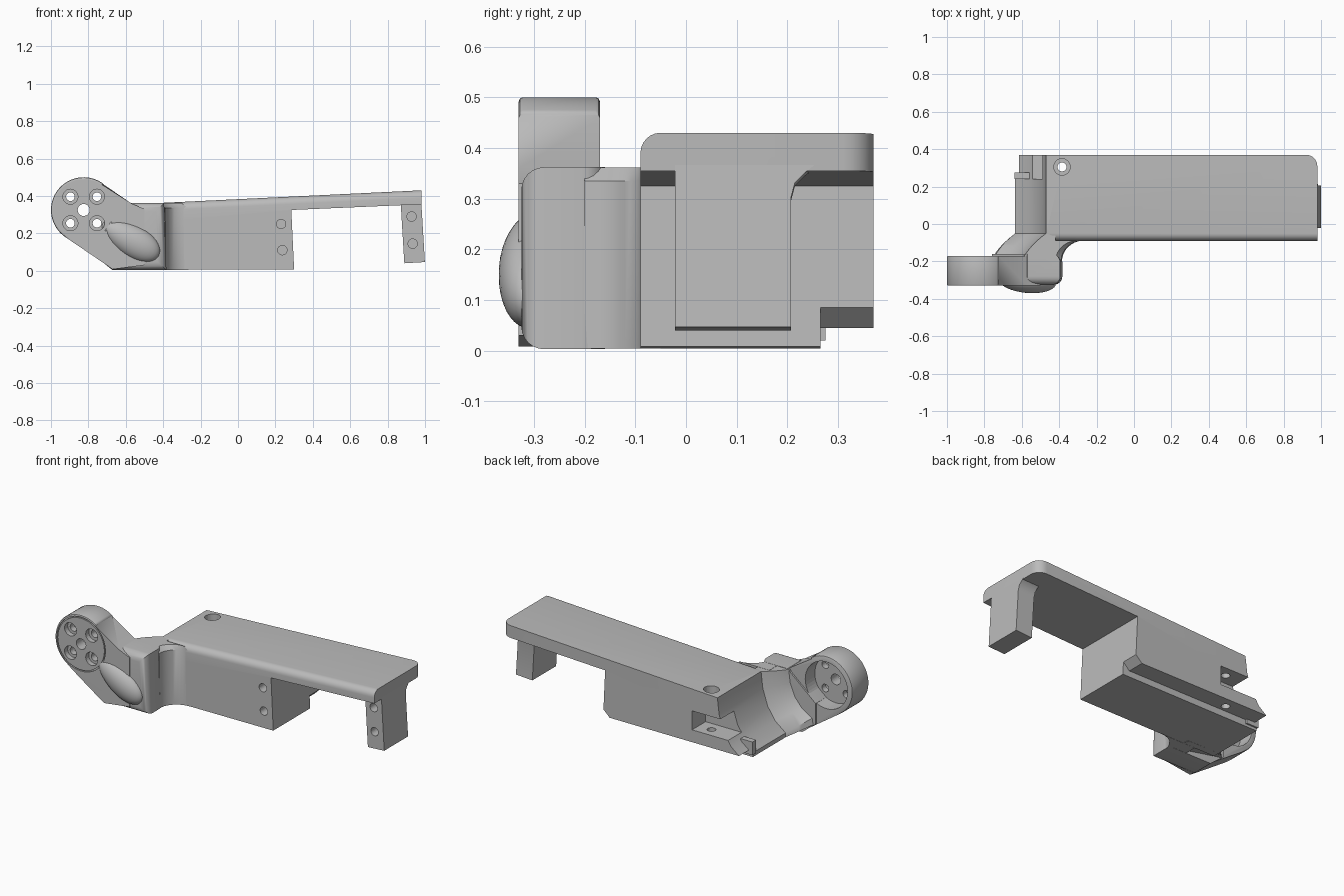
import bpy, bmesh, math
from mathutils import Vector

cube = bpy.data.objects.get("Cube")
if cube:
    bpy.data.objects.remove(cube, do_unlink=True)

grey = bpy.data.materials.new("plain grey")
grey.use_nodes = True
GREY = (0.5, 0.5, 0.5, 1)
grey.diffuse_color = GREY
grey.node_tree.nodes["Principled BSDF"].inputs["Base Color"].default_value = GREY


def loft(name, sections):
    """Skin a list of equal-length closed sections and cap both ends."""
    bm = bmesh.new()
    rings = [[bm.verts.new(p) for p in s] for s in sections]
    for a, b in zip(rings, rings[1:]):
        for i in range(len(a)):
            j = (i + 1) % len(a)
            bm.faces.new((a[i], a[j], b[j], b[i]))
    bm.faces.new(rings[0])
    bm.faces.new(rings[-1][::-1])
    bmesh.ops.recalc_face_normals(bm, faces=bm.faces)
    mesh = bpy.data.meshes.new(name)
    bm.to_mesh(mesh)
    bm.free()
    mesh.materials.append(grey)
    ob = bpy.data.objects.new(name, mesh)
    bpy.context.collection.objects.link(ob)
    return ob


def prism(name, profile, y0, y1):
    """Extrude an x-z profile along y."""
    return loft(name, [[(x, y, z) for x, z in profile] for y in (y0, y1)])


def box(name, x, y, z):
    return prism(name, [(x[0], z[0]), (x[1], z[0]), (x[1], z[1]), (x[0], z[1])], *y)


def circle(x, z, r, n=48):
    return [(x + r * math.cos(math.tau * i / n), z + r * math.sin(math.tau * i / n))
            for i in range(n)]


def round_edges(ob, rule, width, segments=6):
    """Bevel the edges whose two end points satisfy the rule."""
    bm = bmesh.new()
    bm.from_mesh(ob.data)
    edges = [e for e in bm.edges if rule(e.verts[0].co, e.verts[1].co)]
    bmesh.ops.bevel(bm, geom=edges, offset=width, segments=segments,
                    profile=0.5, affect='EDGES')
    bm.to_mesh(ob.data)
    bm.free()


def cut(ob, *cutters):
    for c in cutters:
        m = ob.modifiers.new("cut", 'BOOLEAN')
        m.operation = 'DIFFERENCE'
        m.solver = 'EXACT'
        m.object = c
        c.hide_render = True
        c.hide_set(True)
        c.display_type = 'WIRE'


FRONT, BACK = -0.09, 0.37

# Main body with its long sloping top plate and concave left flank
flank = [(-0.47, 0.36), (-0.482, 0.26), (-0.515, 0.16), (-0.565, 0.085), (-0.635, 0.03)]
body = prism("body_and_top_plate",
             [(-0.635, 0.004), (0.3, 0.008), (0.285, 0.325), (0.98, 0.355),
              (0.98, 0.43)] + flank, FRONT, BACK)
round_edges(body, lambda a, b: min(a.x, b.x) > 0.9 and min(a.y, b.y) > 0.3, 0.06)
round_edges(body, lambda a, b: max(a.y, b.y) < -0.08 and abs(a.x - b.x) > 1.2
            and min(a.z, b.z) > 0.35, 0.04)
blind = [prism("blind_hole_cutter", circle(x, z, 0.025, 24), FRONT - 0.05, FRONT + 0.06)
         for x, z in ((0.23, 0.25), (0.237, 0.11))]
step = prism("rear_step_cutter", [(-0.9, -0.1), (0.5, -0.1), (0.5, 0.295), (0.255, 0.045),
                                  (-0.9, 0.045)], 0.265, 0.5)
# Keep the chamfer short: it only trims the lower corner of the rear rail
for v in step.data.vertices:
    if v.co.z > 0.2:
        v.co.x, v.co.z = 0.4, 0.185
pocket = box("rear_pocket_cutter", (-0.8, -0.3), (0.24, 0.5), (0.12, 0.235))


def upright(name, x, y, r, z0, z1):
    return loft(name, [[(px, py, z) for px, py in circle(x, y, r, 32)] for z in (z0, z1)])


screw = upright("screw_hole_cutter", -0.385, 0.305, 0.024, -0.1, 0.6)
sink = upright("screw_sink_cutter", -0.385, 0.305, 0.044, 0.32, 0.6)
cut(body, *blind, step, pocket, screw, sink)

# Leg hanging below the far end of the plate, leaning outwards
leg_profile = [(-0.022, 0.04), (0.207, 0.04), (0.207, 0.295), (0.215, 0.325),
               (0.235, 0.345), (0.26, 0.365), (-0.022, 0.365)]
leg = loft("end_leg", [[(x + (0.36 - z) * 0.06, y, z + (x - 0.87) * 0.06) for y, z in leg_profile]
                       for x in (0.87, 0.98)])
cut(leg, *[prism("leg_hole_cutter", circle(x, z, 0.025, 24), -0.1, 0.04)
           for x, z in ((0.928, 0.29), (0.934, 0.145))])

# Rounded elbow block in front of the body
elbow = prism("elbow_block", [(-0.67, 0.003), (-0.383, 0.003), (-0.395, 0.362),
                              (-0.57, 0.362), (-0.76, 0.2), (-0.76, 0.075)], -0.325, -0.16)
round_edges(elbow, lambda a, b: max(a.y, b.y) < -0.3 or
            (min(a.x, b.x) > -0.4 and abs(a.z - b.z) > 0.2), 0.045)

# Curved transition that sweeps the elbow into the body on both sides
sections = []
STEPS = 10
for i in range(STEPS + 1):
    a = math.pi / 2 * i / STEPS
    y_left = -0.17 + 0.12 * math.sin(a)
    k = math.cos(a) ** 2 * 0.4 + (1 - math.sin(a)) * 0.6
    left = [Vector((x, z)).lerp(Vector((x - 0.115 * (1 - (0.36 - z) * 0.2),
                                        z + (0.36 - z) * 0.24)), k) for x, z in flank]
    foot = Vector((-0.635, 0.004)).lerp(Vector((-0.75, 0.07)), k)
    ring = [(foot.x, foot.y), (-0.42, 0.004), (-0.42, 0.36)] + [tuple(p) for p in left]
    sections.append([(x, y_left, z) for x, z in ring])
loft("left_sweep", sections)

sections = []
for i in range(STEPS + 1):
    a = math.pi / 2 * i / STEPS
    y, x = -0.2 + 0.112 * math.sin(a), -0.39 + 0.12 * (1 - math.cos(a))
    sections.append([(-0.5, y, 0.004), (x + 0.005, y, 0.004), (x, y, 0.335),
                     (x - 0.03, y, 0.361), (-0.5, y, 0.361)])
loft("right_sweep", sections)

# Arm: flat link plus round hub
CX, CZ, R = -0.825, 0.325, 0.175
tilt = math.radians(234)
arc = [(CX + R * math.cos(math.radians(d)), CZ + R * math.sin(math.radians(d)))
       for d in range(54, 235, 5)]
arm = prism("arm_hub", arc + [(-0.67, 0.008), (-0.5, 0.03), (-0.5, 0.33), (-0.57, 0.36)],
            -0.33, -0.17)
round_edges(arm, lambda a, b: abs(a.y - b.y) < 0.01 and max(a.x, b.x) < -0.7, 0.008, 2)
holes = [prism("hub_centre_cutter", circle(CX, CZ, 0.032, 32), -0.5, 0),
         prism("hub_rear_recess_cutter", circle(CX, CZ, 0.142), -0.262, 0)]
for sx in (-1, 1):
    for sz in (-1, 1):
        x, z = CX + sx * 0.071, CZ + sz * 0.071
        holes += [prism("bolt_hole_cutter", circle(x, z, 0.023, 24), -0.5, 0),
                  prism("bolt_sink_cutter", circle(x, z, 0.04, 24), -0.5, -0.3)]
# Shallow ring groove around the front disc
groove = prism("ring_groove_cutter", circle(CX, CZ, 0.164), -0.4, -0.322)
core = prism("ring_groove_core", circle(CX, CZ, 0.157), -0.5, -0.2)
cut(groove, core)
cut(arm, *holes, groove)

# Bulging teardrop on the front of the elbow
bpy.ops.mesh.primitive_uv_sphere_add(segments=40, ring_count=24, radius=1)
bulge = bpy.context.object
bulge.name = "front_bulge"
bulge.data.materials.append(grey)
for v in bulge.data.vertices:
    v.co.z *= 1 + 0.15 * v.co.x
    v.co = Vector((v.co.x * 0.175, v.co.y * 0.065, v.co.z * 0.085))
bulge.location = (-0.575, -0.303, 0.165)
bulge.rotation_euler = (0, math.radians(30), math.radians(-6))

# Small tab on the left flank
box("flank_tab", (-0.64, -0.56), (0.24, 0.275), (0.02, 0.1))

for ob in list(bpy.context.collection.objects):
    if ob.type == 'MESH' and not ob.hide_render:
        bpy.ops.object.select_all(action='DESELECT')
        ob.select_set(True)
        bpy.context.view_layer.objects.active = ob
        bpy.ops.object.shade_smooth_by_angle(angle=math.radians(32))
